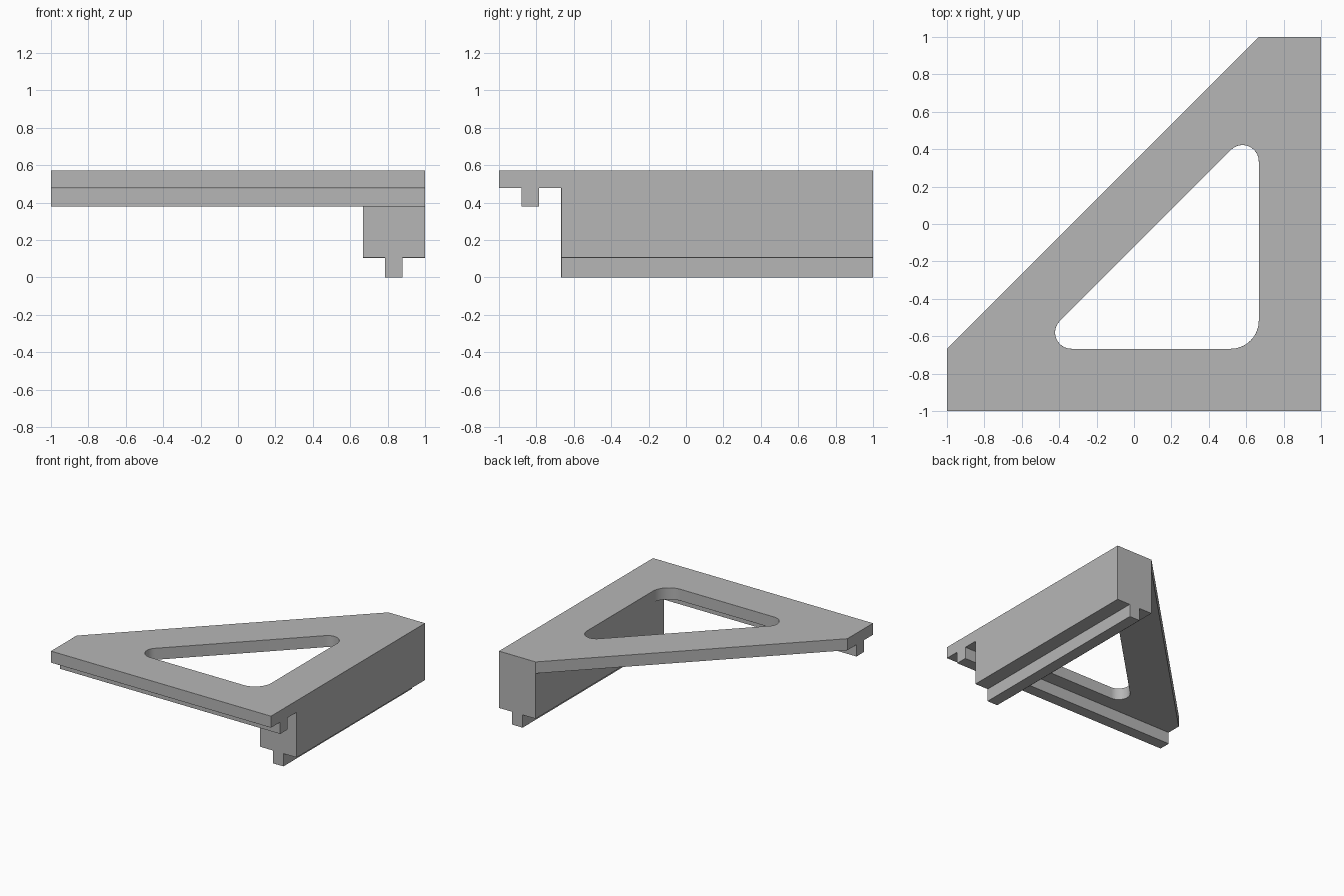
import bpy, bmesh
from math import cos, sin, radians

if "Cube" in bpy.data.objects:
    bpy.data.objects.remove(bpy.data.objects["Cube"])

TOP, PLATE_Z, RAIL_Z, LEG_Z = 0.572, 0.477, 0.38, 0.105
IN = 0.667           # inner face of the leg and edge of the opening
R1, R2 = 0.785, 0.88  # rail sides

grey = bpy.data.materials.new("grey plastic")
grey.use_nodes = True
grey.diffuse_color = (0.47, 0.47, 0.47, 1)
grey.node_tree.nodes["Principled BSDF"].inputs["Base Color"].default_value = (0.47, 0.47, 0.47, 1)


def prism(name, points, direction):
    """Extrude a closed outline of 3D points along a vector."""
    bm = bmesh.new()
    face = bm.faces.new([bm.verts.new(p) for p in points])
    new = bmesh.ops.extrude_face_region(bm, geom=[face])["geom"]
    bmesh.ops.translate(bm, vec=direction,
                        verts=[v for v in new if isinstance(v, bmesh.types.BMVert)])
    bmesh.ops.recalc_face_normals(bm, faces=bm.faces)
    mesh = bpy.data.meshes.new(name)
    bm.to_mesh(mesh)
    bm.free()
    ob = bpy.data.objects.new(name, mesh)
    bpy.context.collection.objects.link(ob)
    mesh.materials.append(grey)
    return ob


def arc(cx, cy, r, start, end, n=14):
    angles = [radians(start + (end - start) * i / n) for i in range(n + 1)]
    return [(cx + r * cos(a), cy + r * sin(a)) for a in angles]


def combine(target, other, operation):
    mod = target.modifiers.new(operation.lower(), "BOOLEAN")
    mod.object, mod.operation, mod.solver = other, operation, "EXACT"
    bpy.context.view_layer.objects.active = target
    bpy.ops.object.modifier_apply(modifier=mod.name)
    bpy.data.objects.remove(other)


# Triangular plate with clipped tips
outline = [(-1, -1), (1, -1), (1, 1), (IN, 1), (-1, -IN)]
bracket = prism("triangular_bracket", [(x, y, PLATE_Z) for x, y in outline],
                (0, 0, TOP - PLATE_Z))

# Rounded triangular opening
r = 0.087
hole = (arc(IN - 0.15, 0.15 - IN, 0.15, -90, 0) + arc(IN - r, 0.335, r, 0, 135)
        + arc(-0.335, r - IN, r, 135, 270))
cutter = prism("opening_cutter", [(x, y, PLATE_Z - 0.05) for x, y in hole], (0, 0, 0.3))
combine(bracket, cutter, "DIFFERENCE")

# Side leg with its rail underneath
leg = [(IN, PLATE_Z), (IN, LEG_Z), (R1, LEG_Z), (R1, 0), (R2, 0), (R2, LEG_Z),
       (1, LEG_Z), (1, PLATE_Z)]
combine(bracket, prism("side_leg", [(x, 1, z) for x, z in leg], (0, -1 - IN, 0)), "UNION")

# Front rail under the plate
rail = [(-R2, RAIL_Z), (-R1, RAIL_Z), (-R1, PLATE_Z), (-R2, PLATE_Z)]
combine(bracket, prism("front_rail", [(-1, y, z) for y, z in rail], (2, 0, 0)), "UNION")

# Merge coplanar faces, then soften every edge
bm = bmesh.new()
bm.from_mesh(bracket.data)
bmesh.ops.remove_doubles(bm, verts=bm.verts, dist=0.0005)
bmesh.ops.dissolve_limit(bm, angle_limit=radians(1), verts=bm.verts, edges=bm.edges)
bm.to_mesh(bracket.data)
bm.free()
bevel = bracket.modifiers.new("soft_edges", "BEVEL")
bevel.width, bevel.segments = 0.009, 2
bevel.limit_method, bevel.angle_limit = "ANGLE", radians(30)

bracket.select_set(True)
bpy.context.view_layer.objects.active = bracket
bpy.ops.object.shade_smooth_by_angle(angle=radians(25))
